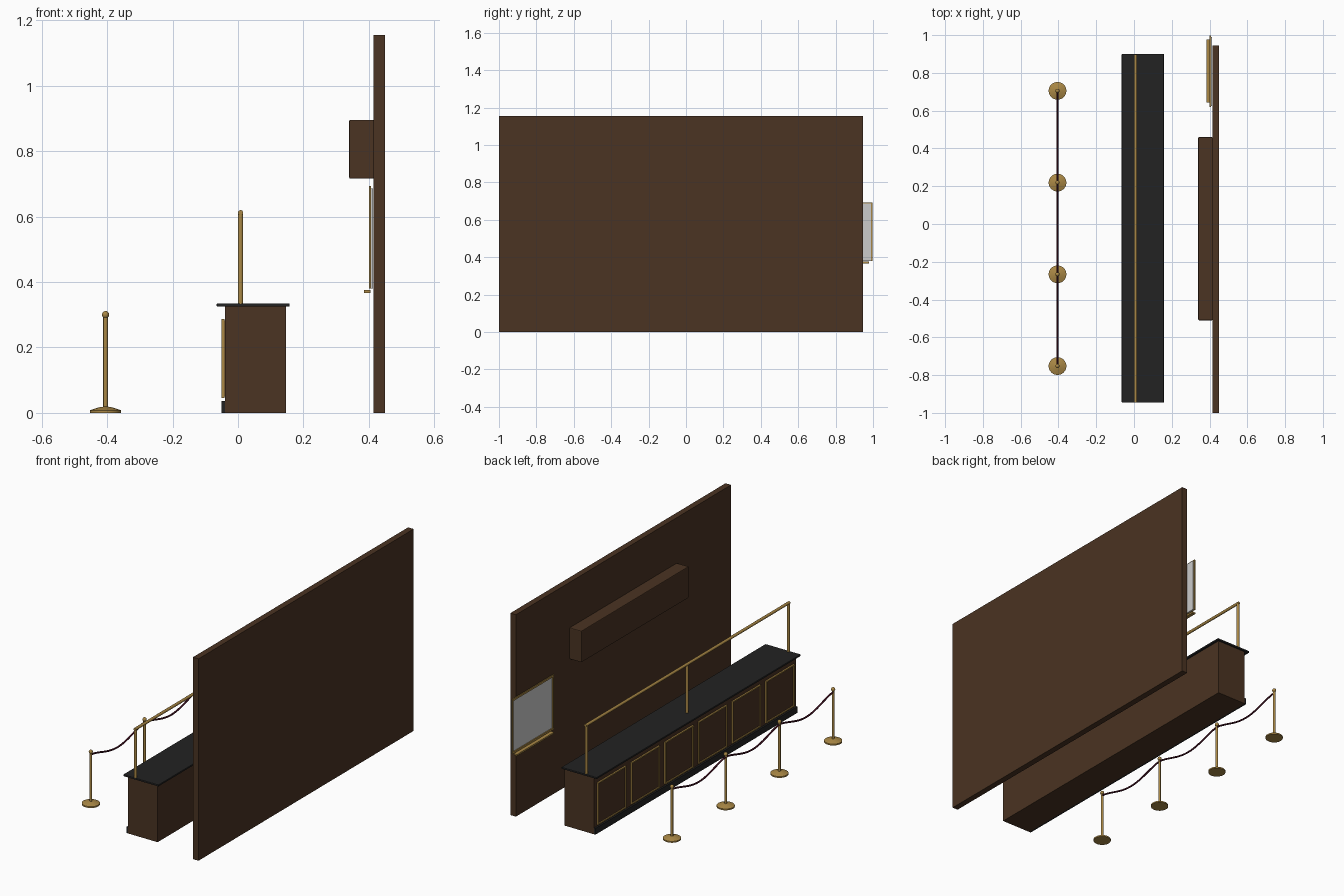
import bpy, bmesh, math
from mathutils import Vector

if "Cube" in bpy.data.objects:
    bpy.data.objects.remove(bpy.data.objects["Cube"])


def material(name, r, g, b):
    m = bpy.data.materials.new(name)
    m.diffuse_color = (r, g, b, 1)
    m.use_nodes = True
    m.node_tree.nodes["Principled BSDF"].inputs["Base Color"].default_value = m.diffuse_color
    return m


WOOD = material("dark_wood", 0.069, 0.033, 0.016)
BLACK = material("black_stone", 0.016, 0.016, 0.016)
BRASS = material("brass", 0.40, 0.245, 0.06)
WHITE = material("board_white", 0.60, 0.60, 0.60)
VELVET = material("burgundy_velvet", 0.045, 0.004, 0.012)


def finish(bm, name, mat, smooth=False):
    bmesh.ops.recalc_face_normals(bm, faces=bm.faces)
    me = bpy.data.meshes.new(name)
    bm.to_mesh(me)
    bm.free()
    ob = bpy.data.objects.new(name, me)
    bpy.context.collection.objects.link(ob)
    me.materials.append(mat)
    if smooth:
        bpy.ops.object.select_all(action='DESELECT')
        ob.select_set(True)
        bpy.context.view_layer.objects.active = ob
        bpy.ops.object.shade_smooth_by_angle(angle=math.radians(40))
    return ob


def add_box(bm, x0, x1, y0, y1, z0, z1):
    vs = bmesh.ops.create_cube(bm, size=1)['verts']
    for v in vs:
        v.co = Vector(((x0 + x1) / 2 + v.co.x * (x1 - x0),
                       (y0 + y1) / 2 + v.co.y * (y1 - y0),
                       (z0 + z1) / 2 + v.co.z * (z1 - z0)))


def box(name, mat, *b, bevel=0):
    bm = bmesh.new()
    add_box(bm, *b)
    ob = finish(bm, name, mat)
    if bevel:
        mod = ob.modifiers.new("bevel", 'BEVEL')
        mod.width, mod.segments = bevel, 2
    return ob


def frame(name, mat, x0, x1, y0, y1, z0, z1, w):
    """Rectangular trim of bar width w in the yz plane."""
    bm = bmesh.new()
    add_box(bm, x0, x1, y0, y1, z0, z0 + w)
    add_box(bm, x0, x1, y0, y1, z1 - w, z1)
    add_box(bm, x0, x1, y0, y0 + w, z0 + w, z1 - w)
    add_box(bm, x0, x1, y1 - w, y1, z0 + w, z1 - w)
    return finish(bm, name, mat)


def lathe(name, mat, profile, x, y, sides=24):
    bm = bmesh.new()
    vs = [bm.verts.new((x + r, y, z)) for r, z in profile]
    es = [bm.edges.new(p) for p in zip(vs, vs[1:])]
    bmesh.ops.spin(bm, geom=vs + es, cent=(x, y, 0), axis=(0, 0, 1),
                   angle=math.tau, steps=sides)
    bmesh.ops.remove_doubles(bm, verts=bm.verts, dist=1e-5)
    return finish(bm, name, mat, True)


def tube(name, mat, points, r, sides=16):
    """Round tube along a path lying in the yz plane."""
    bm = bmesh.new()
    pts = [Vector(p) for p in points]
    rings = []
    for i, p in enumerate(pts):
        t = (pts[min(i + 1, len(pts) - 1)] - pts[max(i - 1, 0)]).normalized()
        n = Vector((1, 0, 0))
        b = t.cross(n)
        rings.append([bm.verts.new(p + r * (n * math.cos(a) + b * math.sin(a)))
                      for a in (math.tau * k / sides for k in range(sides))])
    for a, b in zip(rings, rings[1:]):
        for k in range(sides):
            j = (k + 1) % sides
            bm.faces.new((a[k], a[j], b[j], b[k]))
    bm.faces.new(rings[0])
    bm.faces.new(rings[-1])
    return finish(bm, name, mat, True)


# back wall with sign box
box("back_wall", WOOD, 0.415, 0.45, -1.0, 0.945, 0, 1.155)
box("sign_box", WOOD, 0.34, 0.416, -0.51, 0.46, 0.716, 0.896, bevel=0.004)

# framed board with ledge
box("board_panel", WHITE, 0.405, 0.413, 0.625, 0.99, 0.38, 0.686)
frame("board_frame", BRASS, 0.40, 0.407, 0.62, 0.997, 0.38, 0.693, 0.011)
box("board_ledge", BRASS, 0.385, 0.405, 0.642, 0.978, 0.367, 0.376)

# counter
Y0, Y1 = -0.935, 0.89
box("counter_body", WOOD, -0.04, 0.146, Y0, Y1, 0, 0.325)
box("counter_plinth", BLACK, -0.05, -0.04, Y0, Y1, 0, 0.036)
box("counter_top", BLACK, -0.065, 0.158, -0.945, 0.90, 0.325, 0.335, bevel=0.002)

# six trimmed front panels
pitch = (Y1 - Y0) / 6
for i in range(6):
    c = Y0 + pitch * (i + 0.5)
    box(f"front_panel_{i}", WOOD, -0.045, -0.04, c - 0.125, c + 0.125, 0.05, 0.283)
    frame(f"panel_trim_{i}", BRASS, -0.051, -0.042, c - 0.128, c + 0.128, 0.046, 0.287, 0.007)

# brass rail on posts
RX, RZ, RR = 0.008, 0.612, 0.008
tube("counter_rail", BRASS, [(RX, -0.945, RZ), (RX, 0.898, RZ)], RR)
for i, y in enumerate((-0.937, -0.022, 0.89)):
    lathe(f"rail_post_{i}", BRASS, [(0, 0.333), (RR, 0.333), (RR, RZ), (0, RZ)], RX, y, 16)

# stanchions
SX = -0.405
posts = [-0.752 + 0.4857 * i for i in range(4)]
ball = [(0.011 * math.sin(a), 0.30 - 0.0115 * math.cos(a))
        for a in (math.pi * k / 10 for k in range(11))]
for i, y in enumerate(posts):
    lathe(f"stanchion_{i}", BRASS, [(0, 0), (0.047, 0), (0.047, 0.008), (0.02, 0.017),
                                    (0.007, 0.019), (0.007, 0.292), (0, 0.292)], SX, y, 32)
    lathe(f"stanchion_ball_{i}", BRASS, ball, SX, y)

# sagging ropes
for i, (a, b) in enumerate(zip(posts, posts[1:])):
    path = [(SX, a + (b - a) * t, 0.284 - 0.05 * math.sin(math.pi * t) ** 1.5)
            for t in (k / 20 for k in range(21))]
    tube(f"rope_{i}", VELVET, path, 0.005, 10)
